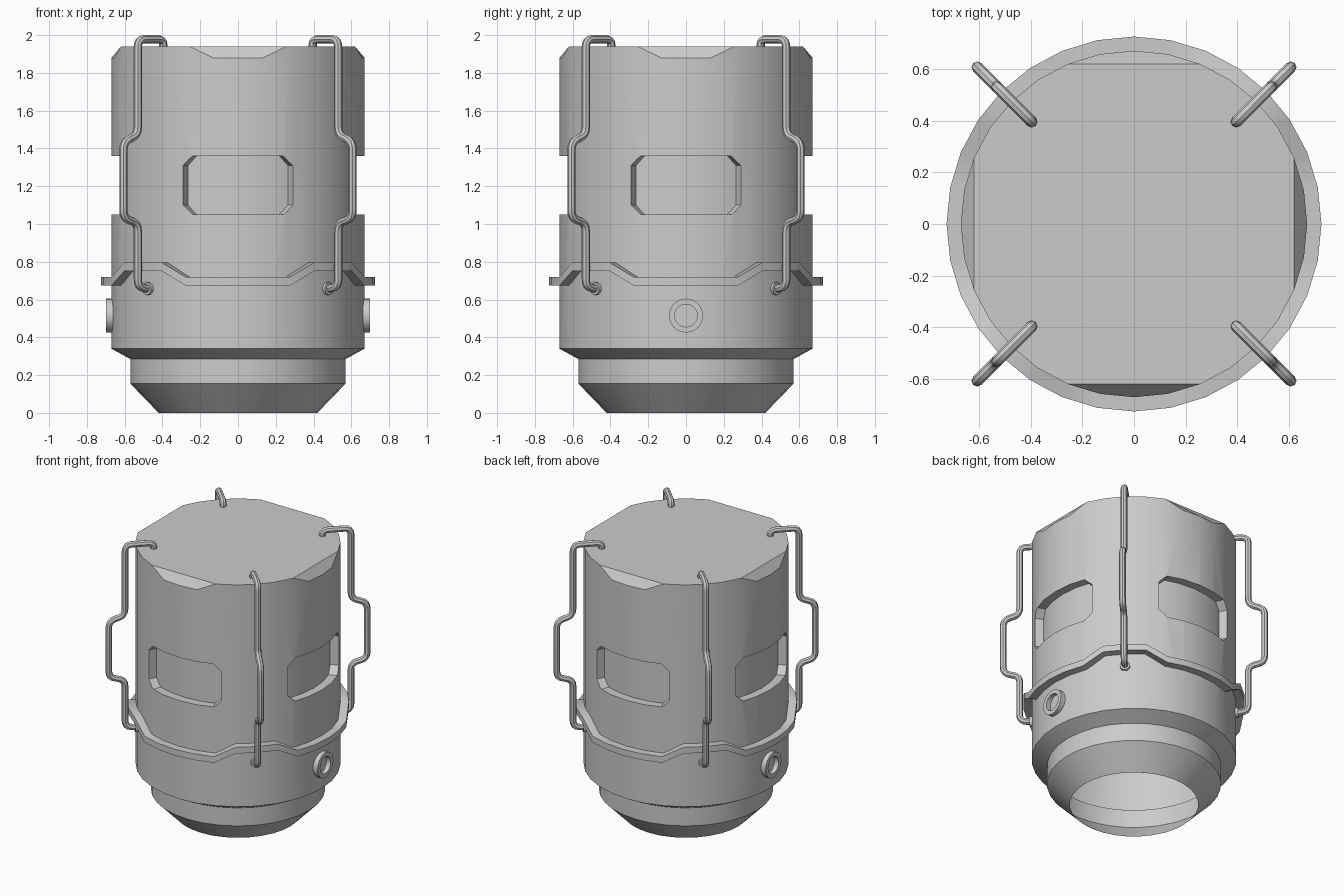
import bpy, bmesh, math
from mathutils import Vector, Matrix

if "Cube" in bpy.data.objects:
    bpy.data.objects.remove(bpy.data.objects["Cube"])

N = 32


def make_object(name, bm, matrix=None):
    bmesh.ops.recalc_face_normals(bm, faces=bm.faces)
    me = bpy.data.meshes.new(name)
    bm.to_mesh(me)
    bm.free()
    ob = bpy.data.objects.new(name, me)
    bpy.context.collection.objects.link(ob)
    if matrix is not None:
        ob.matrix_world = matrix
    return ob


def smooth(ob):
    bpy.ops.object.select_all(action='DESELECT')
    ob.select_set(True)
    bpy.context.view_layer.objects.active = ob
    bpy.ops.object.shade_smooth_by_angle(angle=math.radians(30))


def lathe(bm, profile, n=N, loop=False):
    """Rings from (radius, z) pairs; z may be a function of the segment index."""
    rings = []
    for r, z in profile:
        rings.append([bm.verts.new((r * math.cos(2 * math.pi * k / n),
                                    r * math.sin(2 * math.pi * k / n),
                                    z(k) if callable(z) else z)) for k in range(n)])
    pairs = list(zip(rings, rings[1:])) + ([(rings[-1], rings[0])] if loop else [])
    for a, b in pairs:
        for k in range(n):
            j = (k + 1) % n
            bm.faces.new((a[k], a[j], b[j], b[k]))
    return rings


# Body shell, its rim dipping on four sides to form the flat chamfers
bm = bmesh.new()
rings = lathe(bm, [(0.42, 0), (0.57, 0.155), (0.57, 0.285), (0.67, 0.34),
                   (0.67, lambda k: 1.88 if k % 8 in (0, 1, 7) else 1.94)])
bm.faces.new(rings[0])
top = rings[-1]
bm.faces.new([top[k] for k in range(N) if k % 8 not in (0, 1, 7)])
for q in range(0, N, 8):
    bm.faces.new([top[(q + d) % N] for d in (-2, -1, 0, 1, 2)])
body = make_object("body", bm)

# Cutter for the four chamfer-cornered window recesses
bm = bmesh.new()
columns = [(-25.8, 1.10, 1.31), (-21, 1.05, 1.36), (-11.25, 1.05, 1.36), (0, 1.05, 1.36),
           (11.25, 1.05, 1.36), (21, 1.05, 1.36), (25.8, 1.10, 1.31)]
for q in range(4):
    layers = []
    for r in (0.61, 0.78):
        lo, hi = [], []
        for deg, z0, z1 in columns:
            a = math.radians(deg + 90 * q)
            lo.append(bm.verts.new((r * math.cos(a), r * math.sin(a), z0)))
            hi.append(bm.verts.new((r * math.cos(a), r * math.sin(a), z1)))
        for i in range(len(columns) - 1):
            bm.faces.new((lo[i], lo[i + 1], hi[i + 1], hi[i]))
        layers.append(lo + hi[::-1])
    inner, outer = layers
    for i in range(len(inner)):
        j = (i + 1) % len(inner)
        bm.faces.new((inner[i], inner[j], outer[j], outer[i]))
cutter = make_object("window_cutter", bm)
cutter.hide_render = True

mod = body.modifiers.new("windows", 'BOOLEAN')
mod.operation = 'DIFFERENCE'
mod.solver = 'EXACT'
mod.object = cutter
bpy.context.view_layer.objects.active = body
bpy.ops.object.modifier_apply(modifier=mod.name)
bpy.data.objects.remove(cutter)

# Open the underside
bm = bmesh.new()
bm.from_mesh(body.data)
bmesh.ops.delete(bm, geom=[f for f in bm.faces if all(v.co.z < 0.001 for v in f.verts)],
                 context='FACES_ONLY')
bm.to_mesh(body.data)
bm.free()
smooth(body)

# Collar that steps up at the four diagonals
def step(low):
    return lambda k: low + (0.075 if k % 8 in (3, 4, 5) else 0)


bm = bmesh.new()
lathe(bm, [(0.66, step(0.675)), (0.725, step(0.675)), (0.725, step(0.72)), (0.66, step(0.72))],
      loop=True)
smooth(make_object("collar", bm))

# Round ports on the left and right
for name, side in (("right_port", 1), ("left_port", -1)):
    bm = bmesh.new()
    lathe(bm, [(0.06, 0.64), (0.09, 0.64), (0.09, 0.698), (0.06, 0.698)], n=24, loop=True)
    smooth(make_object(name, bm, Matrix.Translation((0, 0, 0.515))
                       @ Matrix.Rotation(side * math.pi / 2, 4, 'Y')))


def rounded(points, radius=0.045, steps=4):
    pts = [Vector((r, 0, z)) for r, z in points]
    out = [pts[0]]
    for a, b, c in zip(pts, pts[1:], pts[2:]):
        p = b + (a - b).normalized() * min(radius, (a - b).length * 0.48)
        q = b + (c - b).normalized() * min(radius, (c - b).length * 0.48)
        for i in range(steps + 1):
            t = i / steps
            out.append(p * (1 - t) ** 2 + b * 2 * t * (1 - t) + q * t * t)
    return out + [pts[-1]]


# Bent rods on the diagonals, each with a small foot flange
path = rounded([(0.56, 1.92), (0.56, 1.978), (0.75, 1.978), (0.75, 1.47), (0.858, 1.435),
                (0.858, 1.03), (0.75, 1.005), (0.75, 0.665), (0.64, 0.655)])
for i in range(4):
    turn = Matrix.Rotation(math.radians(45 + 90 * i), 4, 'Z')
    cu = bpy.data.curves.new("rod_%d" % (i + 1), 'CURVE')
    cu.dimensions = '3D'
    cu.bevel_depth = 0.022
    cu.bevel_resolution = 2
    cu.use_fill_caps = True
    sp = cu.splines.new('POLY')
    sp.points.add(len(path) - 1)
    for pt, co in zip(sp.points, path):
        pt.co = (*co, 1)
    rod = bpy.data.objects.new(cu.name, cu)
    bpy.context.collection.objects.link(rod)
    rod.matrix_world = turn
    bpy.ops.object.select_all(action='DESELECT')
    rod.select_set(True)
    bpy.context.view_layer.objects.active = rod
    bpy.ops.object.convert(target='MESH')
    smooth(bpy.context.view_layer.objects.active)

    bm = bmesh.new()
    ends = lathe(bm, [(0.034, 0.65), (0.034, 0.685)], n=12)
    for ring in ends:
        bm.faces.new(ring)
    smooth(make_object("rod_foot_%d" % (i + 1), bm, turn @ Matrix.Translation((0, 0, 0.658))
                       @ Matrix.Rotation(math.pi / 2, 4, 'Y')))
